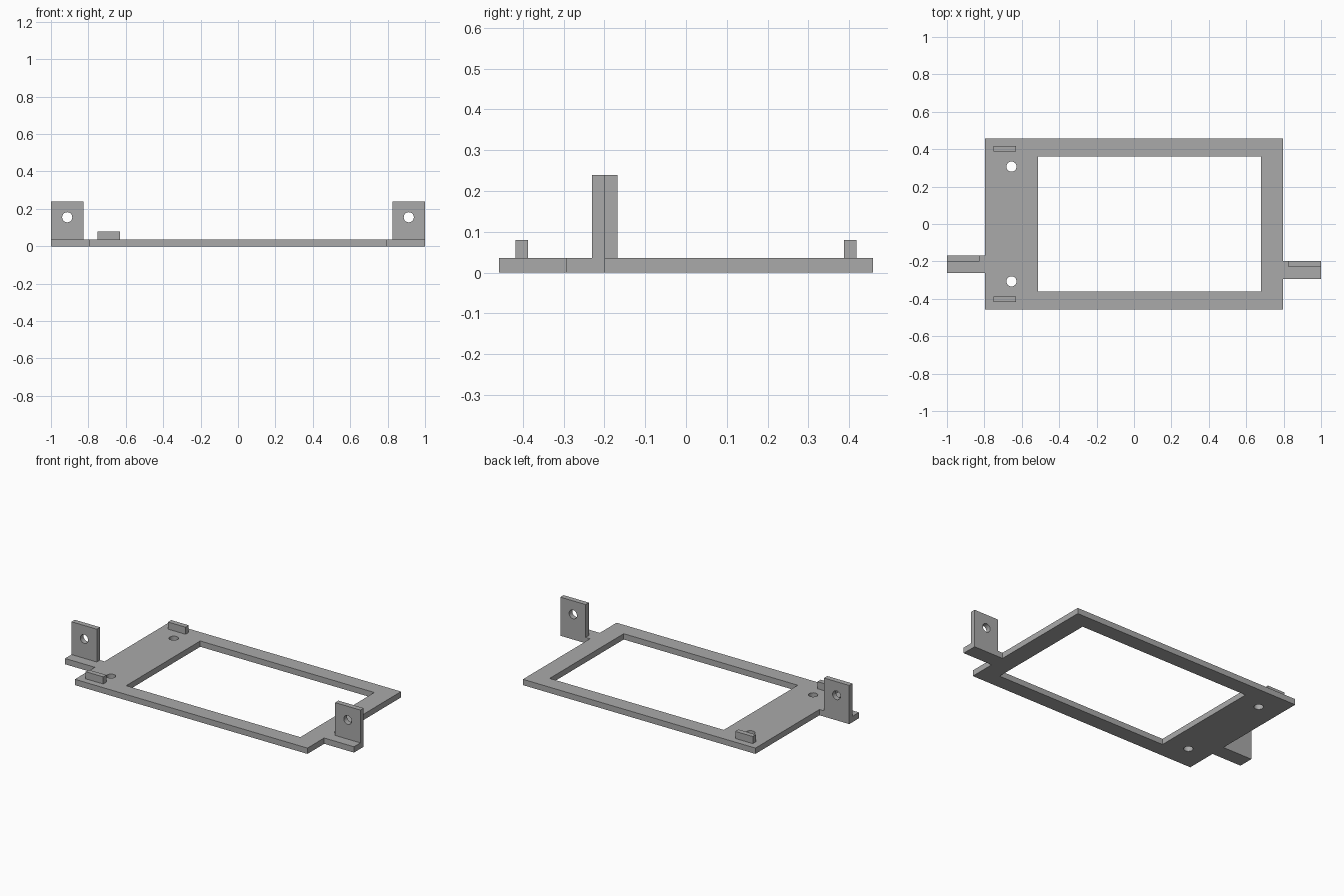
import bpy, bmesh, math
from mathutils import Matrix

cube = bpy.data.objects.get("Cube")
if cube:
    bpy.data.objects.remove(cube, do_unlink=True)

# Single grey plastic
grey = bpy.data.materials.new("grey plastic")
grey.use_nodes = True
colour = (0.4, 0.4, 0.4, 1)
grey.diffuse_color = colour
grey.node_tree.nodes["Principled BSDF"].inputs["Base Color"].default_value = colour


def rect(x0, x1, y0, y1):
    return [(x0, y0), (x1, y0), (x1, y1), (x0, y1)]


def circle(cx, cy, r=0.027, n=32):
    return [(cx + r * math.cos(math.tau * i / n), cy + r * math.sin(math.tau * i / n))
            for i in range(n)]


def slab(name, loops, thickness, matrix):
    """Extrude an outline with holes, centred on its own plane, then place it."""
    curve = bpy.data.curves.new(name + " outline", 'CURVE')
    curve.dimensions = '2D'
    curve.fill_mode = 'BOTH'
    curve.extrude = thickness / 2
    for loop in loops:
        spline = curve.splines.new('POLY')
        spline.points.add(len(loop) - 1)
        for point, (x, y) in zip(spline.points, loop):
            point.co = (x, y, 0, 1)
        spline.use_cyclic_u = True
        spline.use_smooth = False
    temp = bpy.data.objects.new(name + " outline", curve)
    bpy.context.collection.objects.link(temp)
    graph = bpy.context.evaluated_depsgraph_get()
    mesh = bpy.data.meshes.new_from_object(temp.evaluated_get(graph))
    bpy.data.objects.remove(temp, do_unlink=True)
    bpy.data.curves.remove(curve)

    # Weld caps to walls and place the part
    bm = bmesh.new()
    bm.from_mesh(mesh)
    bmesh.ops.remove_doubles(bm, verts=bm.verts, dist=1e-5)
    bmesh.ops.recalc_face_normals(bm, faces=bm.faces)
    bm.transform(matrix)
    bm.to_mesh(mesh)
    bm.free()
    mesh.name = name
    mesh.materials.clear()
    mesh.materials.append(grey)
    obj = bpy.data.objects.new(name, mesh)
    bpy.context.collection.objects.link(obj)
    bpy.ops.object.select_all(action='DESELECT')
    obj.select_set(True)
    bpy.context.view_layer.objects.active = obj
    bpy.ops.object.shade_smooth_by_angle(angle=math.radians(30))
    return obj


BASE = 0.036          # plate thickness
X, Y = 0.796, 0.458   # plate half size
TAB = 0.032           # upright tab thickness
FOOT = 0.095          # foot depth
RIGHT_BACK, LEFT_BACK = -0.168, -0.199   # rear edges of the two feet

# Base plate with its two side feet, window and screw holes
outline = [
    (-X, -Y), (X, -Y),
    (X, LEFT_BACK - FOOT), (1, LEFT_BACK - FOOT), (1, LEFT_BACK), (X, LEFT_BACK),
    (X, Y), (-X, Y),
    (-X, RIGHT_BACK), (-1, RIGHT_BACK), (-1, RIGHT_BACK - FOOT), (-X, RIGHT_BACK - FOOT),
]
slab("base_frame",
     [outline, rect(-0.512, 0.68, -0.362, 0.362),
      circle(-0.655, 0.307), circle(-0.655, -0.307)],
     BASE, Matrix.Translation((0, 0, BASE / 2)))

# Upright mounting tabs with a bolt hole
for name, side, back in (("right_tab", -1, RIGHT_BACK), ("left_tab", 1, LEFT_BACK)):
    x0, x1 = sorted((side * 0.827, side))
    slab(name, [rect(x0, x1, BASE, 0.239), circle(side * 0.913, 0.155)], TAB,
         Matrix.Translation((0, back - TAB / 2, 0)) @ Matrix.Rotation(math.pi / 2, 4, 'X'))

# Small locating blocks near the front and back edges
for name, side in (("front_block", -1), ("back_block", 1)):
    y0, y1 = sorted((side * 0.387, side * 0.418))
    slab(name, [rect(-0.75, -0.63, y0, y1)], 0.08 - BASE,
         Matrix.Translation((0, 0, (BASE + 0.08) / 2)))
